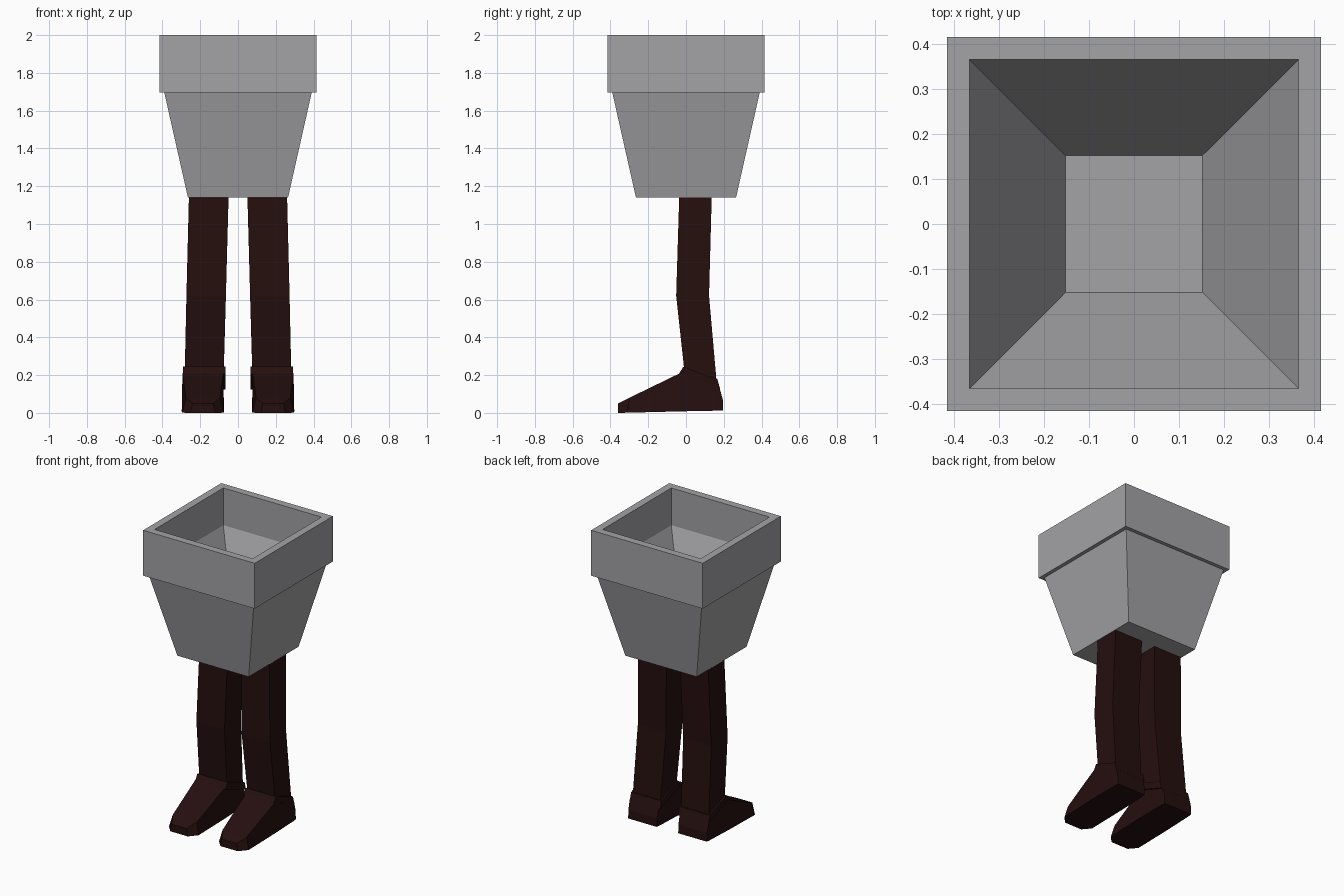
import bpy

if "Cube" in bpy.data.objects:
    bpy.data.objects.remove(bpy.data.objects["Cube"])


def material(name, rgb):
    m = bpy.data.materials.new(name)
    m.diffuse_color = (*rgb, 1)
    m.use_nodes = True
    m.node_tree.nodes["Principled BSDF"].inputs["Base Color"].default_value = m.diffuse_color
    return m


grey = material("stone grey", (0.366, 0.361, 0.376))
brown = material("dark brown", (0.0185, 0.0048, 0.0045))


def loft(name, rings, mat, mirrored=False):
    """Skin a list of four-point rings and cap both ends."""
    verts = [p for r in rings for p in r]
    last = 4 * (len(rings) - 1)
    faces = [(3, 2, 1, 0), tuple(range(last, last + 4))]
    for k in range(0, last, 4):
        for i in range(4):
            j = (i + 1) % 4
            faces.append((k + i, k + j, k + 4 + j, k + 4 + i))
    me = bpy.data.meshes.new(name)
    me.from_pydata(verts, [], faces)
    me.materials.append(mat)
    ob = bpy.data.objects.new(name, me)
    bpy.context.collection.objects.link(ob)
    if mirrored:
        ob.modifiers.new("Mirror", 'MIRROR')
    return ob


def level(x0, x1, y0, y1, z0, z1=None):
    """Rectangle ring; z0 at the front edge, z1 at the back edge."""
    z1 = z0 if z1 is None else z1
    return [(x0, y0, z0), (x1, y0, z0), (x1, y1, z1), (x0, y1, z1)]


# Planter: tapered square pot, thick rim and hollow inside
profile = [(0.265, 1.14), (0.39, 1.695), (0.415, 1.695), (0.415, 2.0),
           (0.365, 2.0), (0.365, 1.75), (0.152, 1.35)]
loft("planter", [level(-h, h, -h, h, z) for h, z in profile], grey)

# Legs, bent slightly at the knee
loft("legs", [level(0.078, 0.283, -0.003, 0.165, 0.17, 0.13),
              level(0.064, 0.273, -0.052, 0.122, 0.62),
              level(0.05, 0.26, -0.036, 0.136, 1.14)], brown, True)

# Ankle cuffs, tilted down towards the heel
loft("ankle_cuffs", [level(0.067, 0.292, -0.037, 0.181, 0.207, 0.125),
                     level(0.067, 0.292, -0.014, 0.166, 0.245, 0.178)],
     brown, True)

# Shoes: sections from heel to toe
# (bottom y, bottom z, top y, top z, bottom half width, top half width)
sections = [(0.197, 0.013, 0.195, 0.07, 0.106, 0.106),
            (0.175, 0.012, 0.177, 0.135, 0.108, 0.108),
            (-0.03, 0.008, -0.032, 0.21, 0.112, 0.108),
            (-0.31, 0.001, -0.30, 0.08, 0.110, 0.090),
            (-0.36, 0.0, -0.36, 0.05, 0.065, 0.055)]
cx = 0.186
loft("shoes", [[(cx - b, yb, zb), (cx + b, yb, zb),
                (cx + t, yt, zt), (cx - t, yt, zt)]
               for yb, zb, yt, zt, b, t in sections], brown, True)

# Make all face normals point outwards
for ob in bpy.data.objects:
    bpy.context.view_layer.objects.active = ob
    bpy.ops.object.mode_set(mode='EDIT')
    bpy.ops.mesh.select_all(action='SELECT')
    bpy.ops.mesh.normals_make_consistent(inside=False)
    bpy.ops.object.mode_set(mode='OBJECT')
